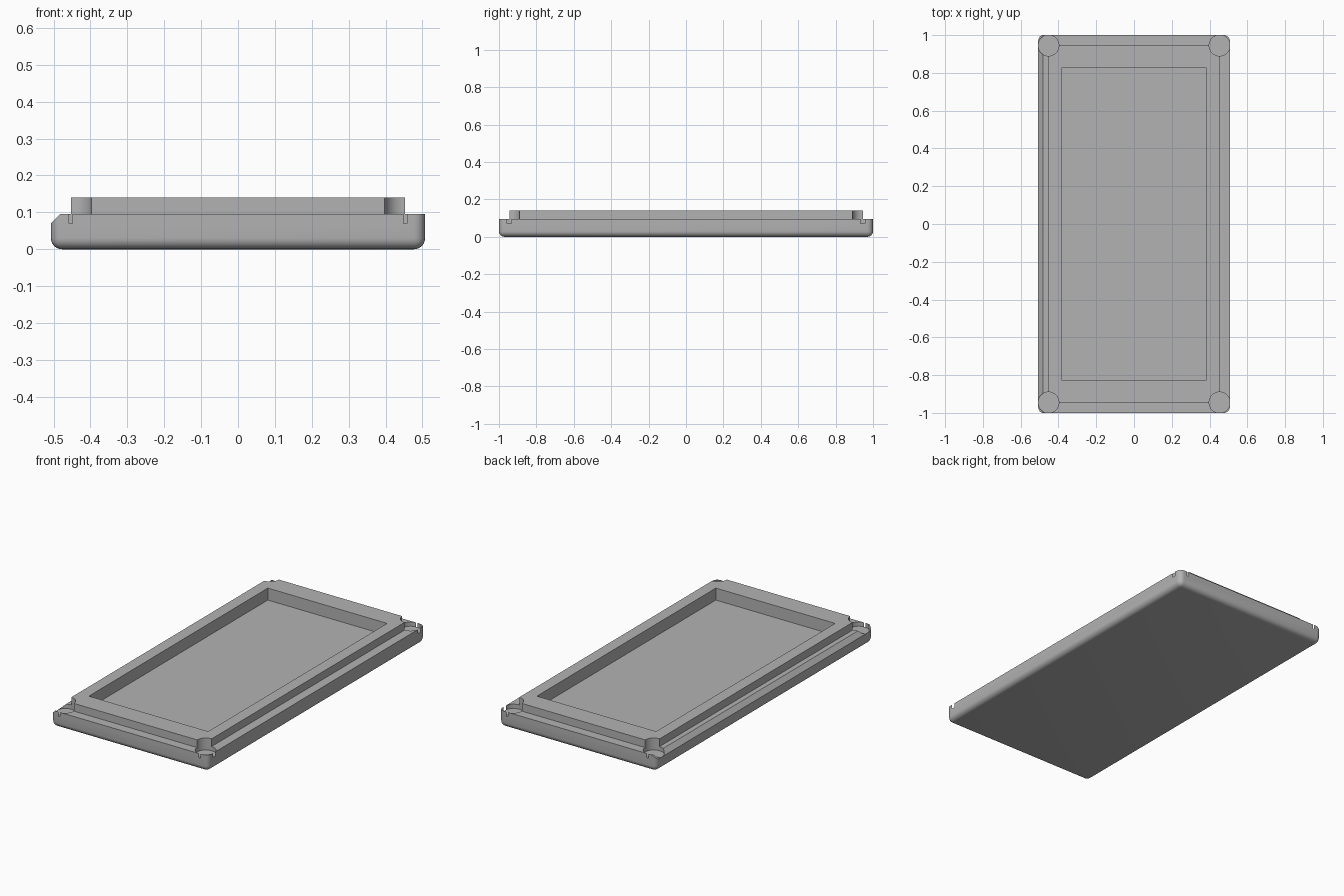
import bpy
import bmesh
import math
from mathutils import Matrix, Vector

cube = bpy.data.objects.get("Cube")
if cube:
    bpy.data.objects.remove(cube, do_unlink=True)

HALF_X, HALF_Y = 0.507, 1.0        # base outline
LIP_X, LIP_Y = 0.453, 0.945        # raised lip outline
BASE_TOP, LIP_TOP, FLOOR = 0.095, 0.14, 0.07

grey = bpy.data.materials.new("plain grey")
grey.use_nodes = True
colour = (0.45, 0.45, 0.45, 1)
grey.diffuse_color = colour
grey.node_tree.nodes["Principled BSDF"].inputs["Base Color"].default_value = colour


def make_object(name, bm, helper=False):
    bmesh.ops.recalc_face_normals(bm, faces=bm.faces)
    mesh = bpy.data.meshes.new(name)
    bm.to_mesh(mesh)
    bm.free()
    mesh.materials.append(grey)
    obj = bpy.data.objects.new(name, mesh)
    bpy.context.collection.objects.link(obj)
    obj.hide_render = helper
    return obj


def box(half_x, half_y, low, high):
    bm = bmesh.new()
    size = Matrix.Diagonal((2 * half_x, 2 * half_y, high - low, 1))
    bmesh.ops.create_cube(bm, size=1, matrix=Matrix.Translation((0, 0, (low + high) / 2)) @ size)
    return bm


def cut(target, cutter, operation="DIFFERENCE"):
    mod = target.modifiers.new(cutter.name, "BOOLEAN")
    mod.operation = operation
    mod.solver = "EXACT"
    mod.object = cutter
    bpy.context.view_layer.objects.active = target
    bpy.ops.object.modifier_apply(modifier=mod.name)
    bpy.data.objects.remove(cutter, do_unlink=True)


# Base slab: chamfered upper right edge, rounded underside and corners
bm = box(HALF_X, HALF_Y, 0, BASE_TOP)
edge = [e for e in bm.edges if all(v.co.x < 0 and v.co.z > 0.05 for v in e.verts)]
bmesh.ops.bevel(bm, geom=edge, offset=0.025, segments=1, affect="EDGES")
rounded = []
for e in bm.edges:
    a, b = (v.co for v in e.verts)
    upright = abs(a.x - b.x) < 0.001 and abs(a.y - b.y) < 0.001
    if upright or max(a.z, b.z) < 0.001:
        rounded.append(e)
bmesh.ops.bevel(bm, geom=rounded, offset=0.03, segments=6, profile=0.5, affect="EDGES")
tray = make_object("tray", bm)

# Raised lip joined to the base
cut(tray, make_object("lip", box(LIP_X, LIP_Y, 0.04, LIP_TOP), True), "UNION")

# Rectangular recess
cut(tray, make_object("recess", box(0.385, 0.825, FLOOR, 0.3), True))

# Round notch at each corner
for sx in (-1, 1):
    for sy in (-1, 1):
        bm = bmesh.new()
        place = Matrix.Translation(Vector((sx * LIP_X, sy * LIP_Y, FLOOR + 0.1)))
        bmesh.ops.create_cone(bm, cap_ends=True, segments=48, radius1=0.0553,
                              radius2=0.0553, depth=0.2, matrix=place)
        cut(tray, make_object("corner_notch", bm, True))

# Smooth shading with crisp edges
bpy.ops.object.select_all(action="DESELECT")
tray.select_set(True)
bpy.context.view_layer.objects.active = tray
bpy.ops.object.shade_smooth_by_angle(angle=math.radians(30))
